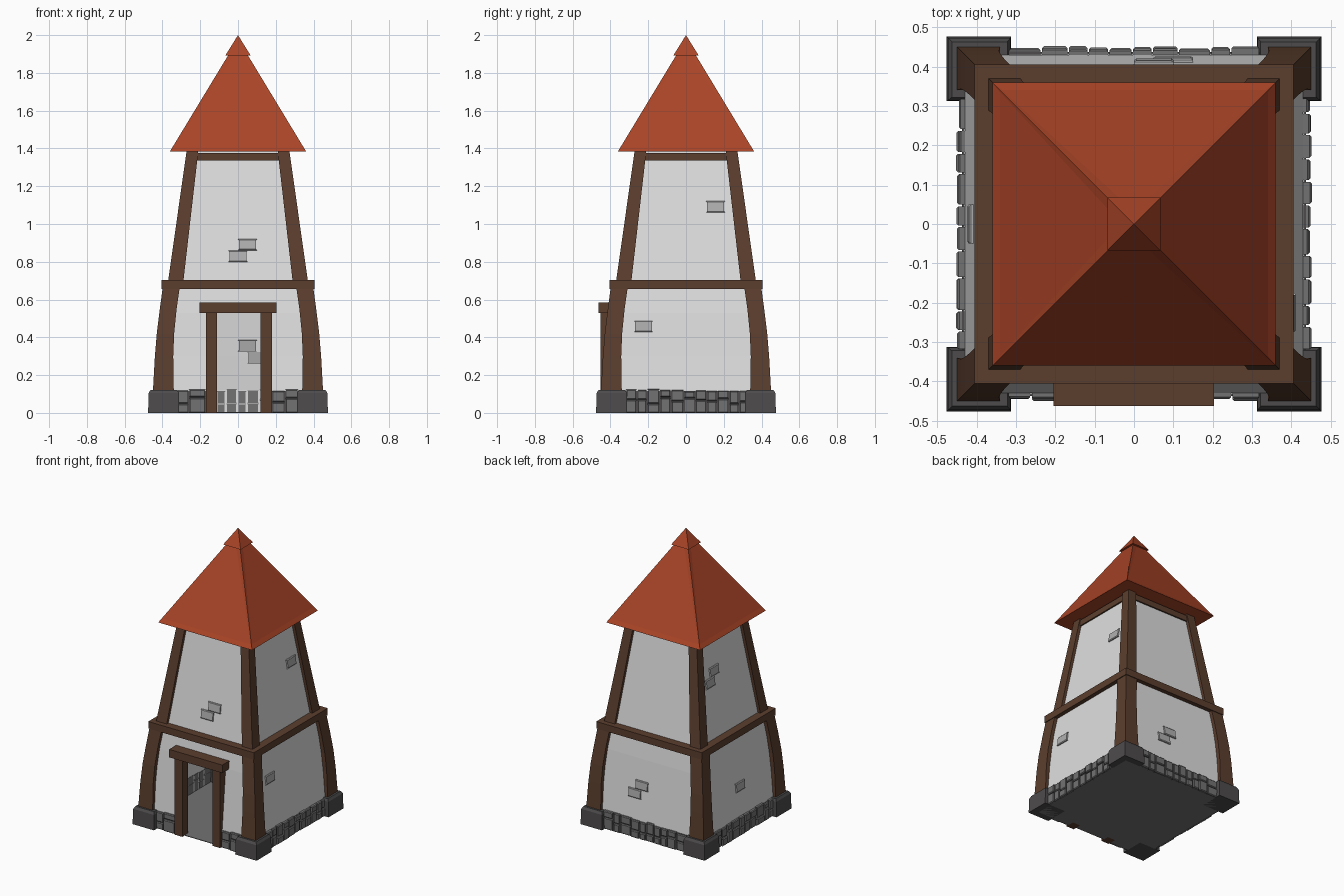
import bpy, bmesh, math, random
from mathutils import Matrix, Vector

if "Cube" in bpy.data.objects:
    bpy.data.objects.remove(bpy.data.objects["Cube"])

random.seed(4)

def mat(name, r, g, b):
    m = bpy.data.materials.new(name)
    m.diffuse_color = (r, g, b, 1)
    m.use_nodes = True
    m.node_tree.nodes["Principled BSDF"].inputs["Base Color"].default_value = m.diffuse_color
    return m

PLASTER = mat("plaster", .74, .74, .74)
WOOD = mat("dark_wood", .105, .048, .027)
ROOF = mat("red_roof", .40, .058, .02)
STONE = mat("stone", .17, .17, .17)
BASE = mat("dark_stone", .075, .071, .071)
BRICK = mat("exposed_brick", .43, .43, .43)

def finish(name, bm, material, k=0):
    """Turn a bmesh into an object, rotated k quarter turns about z."""
    bmesh.ops.recalc_face_normals(bm, faces=bm.faces)
    bm.transform(Matrix.Rotation(k * math.pi / 2, 4, 'Z'))
    me = bpy.data.meshes.new(name)
    bm.to_mesh(me)
    bm.free()
    me.materials.append(material)
    ob = bpy.data.objects.new(name, me)
    bpy.context.collection.objects.link(ob)
    return ob

def loft(bm, rings):
    """Closed four-sided loft; each ring is (x0, x1, y0, y1, z)."""
    loops = [[bm.verts.new(p) for p in ((a, c, z), (b, c, z), (b, d, z), (a, d, z))]
             for a, b, c, d, z in rings]
    faces = []
    for lo, hi in zip(loops, loops[1:]):
        for i in range(4):
            j = (i + 1) % 4
            faces.append(bm.faces.new((lo[i], lo[j], hi[j], hi[i])))
    bm.faces.new(loops[0][::-1])
    bm.faces.new(loops[-1])
    return faces

def box(name, material, x0, x1, y0, y1, z0, z1, k=0):
    bm = bmesh.new()
    loft(bm, [(x0, x1, y0, y1, z0), (x0, x1, y0, y1, z1)])
    return finish(name, bm, material, k)

# half width of the plaster walls by height
PROFILE = [(0, .43), (.12, .43), (.3, .413), (.53, .392), (.7, .37)]
UPPER = [(.7, .35), (1.39, .25)]

def half(z):
    pts = PROFILE if z < .7 else UPPER
    for (za, a), (zb, b) in zip(pts, pts[1:]):
        if z <= zb:
            return a + (b - a) * (z - za) / (zb - za), (a - b) / (zb - za)

# hollow plaster walls, with a door opening in the front
for name, pts in (("lower_wall", PROFILE), ("upper_wall", UPPER)):
    for k in range(4):
        bm = bmesh.new()
        rows = [[bm.verts.new((x, -h, z)) for x in (-h, -.11, .12, h)] for z, h in pts]
        for r in range(len(rows) - 1):
            for c in range(3):
                if k == 0 and c == 1 and pts[r + 1][0] <= .53:
                    continue
                bm.faces.new((rows[r][c], rows[r][c + 1], rows[r + 1][c + 1], rows[r + 1][c]))
        ob = finish(name, bm, PLASTER, k)
        # thin sheet normals point outwards
        me = ob.data
        out = Matrix.Rotation(k * math.pi / 2, 3, 'Z') @ Vector((0, -1, 0))
        if me.polygons[0].normal.dot(out) < 0:
            me.flip_normals()

# floor slab
box("floor", STONE, -.43, .43, -.43, .43, 0, .004)

# corner posts, stone feet and horizontal beams
LOWER_POST = [(.02, .34, .453), (.12, .34, .45), (.3, .343, .44), (.42, .338, .43),
              (.55, .325, .414), (.69, .305, .395)]
UPPER_POST = [(.69, .29, .371), (1.388, .21, .272)]
for k in range(4):
    for name, prof in (("lower_post", LOWER_POST), ("upper_post", UPPER_POST)):
        bm = bmesh.new()
        loft(bm, [(i, o, -o, -i, z) for z, i, o in prof])
        finish(name, bm, WOOD, k)
    bm = bmesh.new()
    loft(bm, [(i, o, -o, -i, z) for z, i, o in
              ((0, .312, .476), (.105, .314, .473), (.122, .322, .463))])
    finish("corner_stone", bm, BASE, k)
    box("middle_beam", WOOD, -.405, .405, -.405, -.33, .655, .703, k)
    box("eave_beam", WOOD, -.235, .235, -.268, -.235, 1.335, 1.375, k)

# door frame
box("door_post_left", WOOD, -.17, -.11, -.453, -.39, 0, .535)
box("door_post_right", WOOD, .12, .18, -.453, -.39, 0, .535)
box("door_lintel", WOOD, -.205, .203, -.462, -.37, .53, .585)

# rubble stone footing: two uneven courses on a mortar strip
def footing(k, x0, x1):
    box("footing_mortar", BASE, x0, x1, -.437, -.431, 0, .115, k)
    bm = bmesh.new()
    x = x0
    while x < x1 - .01:
        w = min(random.uniform(.05, .085), x1 - x)
        if x1 - x - w < .03:
            w = x1 - x
        split = random.uniform(.045, .085)
        for z0, z1 in ((0, split), (split, random.uniform(.115, .128))):
            g, y = .002, -random.uniform(.443, .452)
            e = .005
            a, b, lo, hi = x + g, x + w - g, z0 + g * (z0 > 0), z1 - g
            loft(bm, [(a, b, y + e, -.428, lo), (a + e, b - e, y, -.428, lo + e),
                      (a + e, b - e, y, -.428, hi - e), (a, b, y + e, -.428, hi)])
        x += w
    finish("footing_stones", bm, STONE, k)

footing(0, -.32, -.17)
footing(0, .18, .32)
for k in (1, 2, 3):
    footing(k, -.32, .32)

# bricks showing through the plaster: (side, along, height)
for k, u, z in ((0, 0, .828), (0, .05, .89), (1, .157, 1.09), (1, -.225, .457),
                (2, -.05, .355), (2, -.1, .292), (3, 0, .32), (3, -.11, 1.13), (3, -.165, 1.067)):
    h, slope = half(z)
    bm = bmesh.new()
    loft(bm, [(-.05, .05, -.006, .008, -.03), (-.045, .045, -.01, .008, -.025),
              (-.045, .045, -.01, .008, .025), (-.05, .05, -.006, .008, .03)])
    bm.transform(Matrix.Translation((u, -h, z)) @ Matrix.Rotation(-math.atan(slope), 4, 'X'))
    finish("wall_brick", bm, BRICK, k)

# roof with sunken panels between hips and eaves
bm = bmesh.new()
sides = loft(bm, [(-h, h, -h, h, z) for h, z in ((.36, 1.385), (.048, 1.9))])
bmesh.ops.recalc_face_normals(bm, faces=bm.faces)
bmesh.ops.inset_individual(bm, faces=sides, thickness=.03, depth=0)
for f in sides:
    low = sorted(f.verts, key=lambda v: v.co.z)[:2]
    for v in low:
        v.co.z += .02
        v.co -= f.normal * .014
finish("roof", bm, ROOF)

# roof cap
bm = bmesh.new()
bmesh.ops.create_cone(bm, cap_ends=True, segments=4, radius1=.067 * math.sqrt(2), radius2=0, depth=.108)
bm.transform(Matrix.Translation((0, 0, 1.946)) @ Matrix.Rotation(math.pi / 4, 4, 'Z'))
finish("roof_cap", bm, ROOF)
